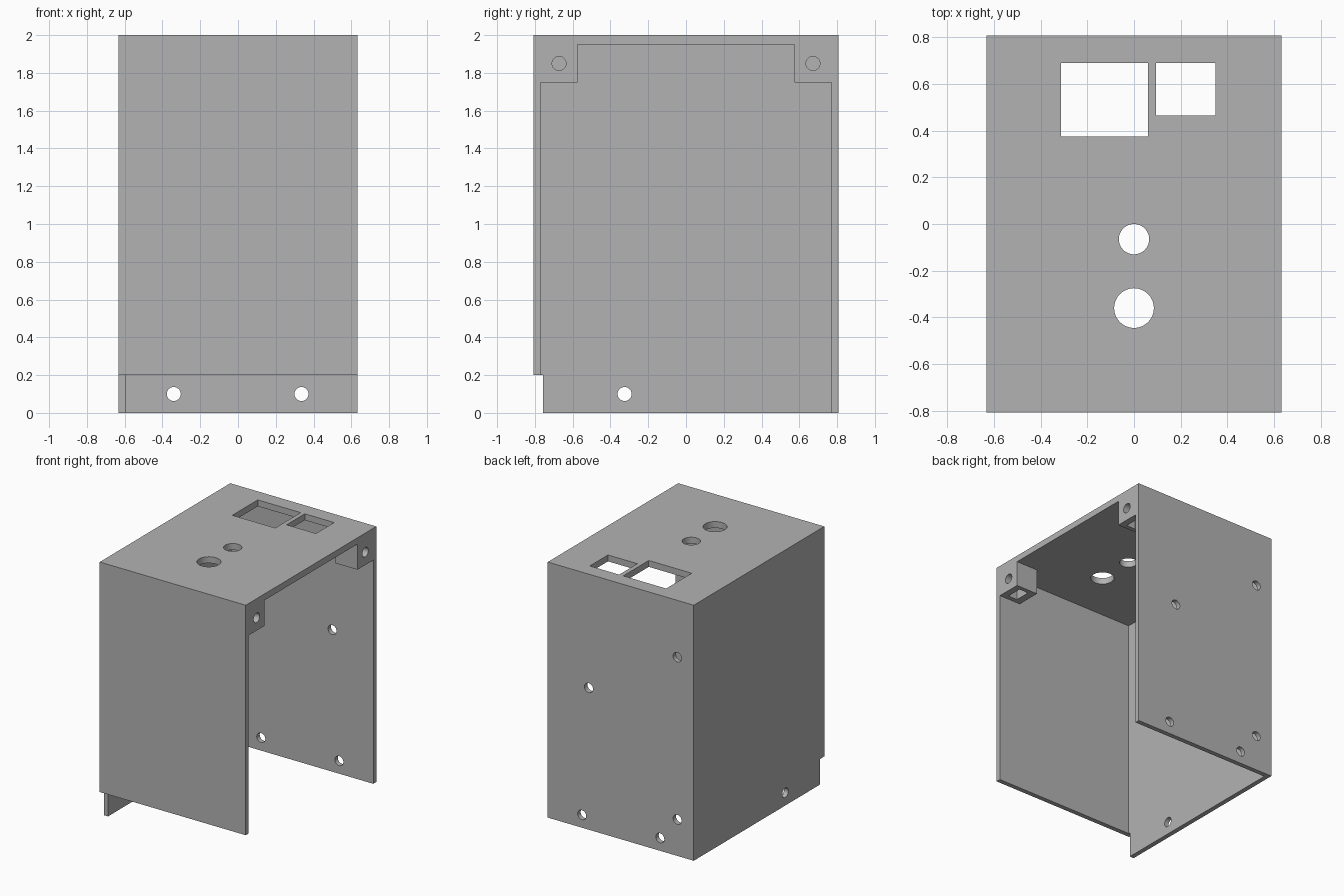
import bpy
from math import pi
from mathutils import Matrix, Vector
import bmesh

if "Cube" in bpy.data.objects:
    bpy.data.objects.remove(bpy.data.objects["Cube"])

# Overall sizes
X, Y, Z = 0.632, 0.807, 2.0
WALL, ROOF = 0.037, 0.05
BLOCK = 0.195
HOLE = 0.037

grey = bpy.data.materials.new("plain grey")
grey.use_nodes = True
grey.diffuse_color = (0.45, 0.45, 0.45, 1)
grey.node_tree.nodes["Principled BSDF"].inputs["Base Color"].default_value = (0.45, 0.45, 0.45, 1)


def make(name, bm):
    mesh = bpy.data.meshes.new(name)
    bm.to_mesh(mesh)
    bm.free()
    mesh.materials.append(grey)
    obj = bpy.data.objects.new(name, mesh)
    bpy.context.collection.objects.link(obj)
    return obj


def box(name, low, high):
    low, high = Vector(low), Vector(high)
    bm = bmesh.new()
    bmesh.ops.create_cube(bm, size=1, matrix=Matrix.Translation((low + high) / 2)
                          @ Matrix.Diagonal((*(high - low), 1)))
    return make(name, bm)


def rod(name, centre, radius, length, axis):
    turn = {"X": Matrix.Rotation(pi / 2, 4, "Y"),
            "Y": Matrix.Rotation(pi / 2, 4, "X"),
            "Z": Matrix.Identity(4)}[axis]
    bm = bmesh.new()
    bmesh.ops.create_cone(bm, cap_ends=True, segments=48, radius1=radius, radius2=radius,
                          depth=length, matrix=Matrix.Translation(centre) @ turn)
    return make(name, bm)


def combine(target, tool, operation="DIFFERENCE"):
    mod = target.modifiers.new("combine", "BOOLEAN")
    mod.operation, mod.solver, mod.object = operation, "EXACT", tool
    bpy.context.view_layer.objects.active = target
    bpy.ops.object.modifier_apply(modifier=mod.name)
    bpy.data.objects.remove(tool)


# Shell, open on one side and underneath
case = box("enclosure_shell", (-X, -Y, 0), (X, Y, Z))
combine(case, box("cavity", (WALL - X, WALL - Y, -1), (X + 1, Y - WALL, Z - ROOF)))

# Front wall stops short, leaving a tab of the side wall
combine(case, box("front_notch", (-1, -1, -1), (1, 0.05 - Y, 0.2)))

# Corner screw blocks with a blind screw hole and a nut slot from below
for side in (-1, 1):
    inner, outer = side * (Y - WALL - BLOCK), side * (Y - WALL / 2)
    combine(case, box("screw_block",
                      (X - 0.19, min(inner, outer), 1.75),
                      (X, max(inner, outer), Z - ROOF / 2)), "UNION")
    mid = side * 0.672
    combine(case, box("nut_slot", (0.5, mid - 0.063, 1.6), (0.58, mid + 0.063, 1.91)))
    combine(case, rod("screw_hole", (X, mid, 1.85), HOLE, 0.32, "X"))

# Windows and round openings in the roof
for x0, x1, y0, y1 in ((-0.312, 0.06, 0.375, 0.69), (0.095, 0.35, 0.465, 0.69)):
    combine(case, box("roof_window", (x0, y0, 1.9), (x1, y1, 2.1)))
for y, radius in ((-0.065, 0.065), (-0.36, 0.085)):
    combine(case, rod("roof_hole", (0, y, Z), radius, 0.3, "Z"))

# Mounting holes in the back wall and the side wall
for x, z in ((-0.34, 0.1), (0.336, 0.1), (-0.49, 0.285), (0.277, 1.11), (-0.49, 1.555)):
    combine(case, rod("back_hole", (x, Y, z), HOLE, 0.3, "Y"))
combine(case, rod("side_hole", (-X, -0.325, 0.1), HOLE, 0.3, "X"))

# Smooth hole walls, sharp edges elsewhere
bpy.ops.object.select_all(action="DESELECT")
case.select_set(True)
bpy.context.view_layer.objects.active = case
bpy.ops.object.shade_smooth_by_angle(angle=pi / 6)
